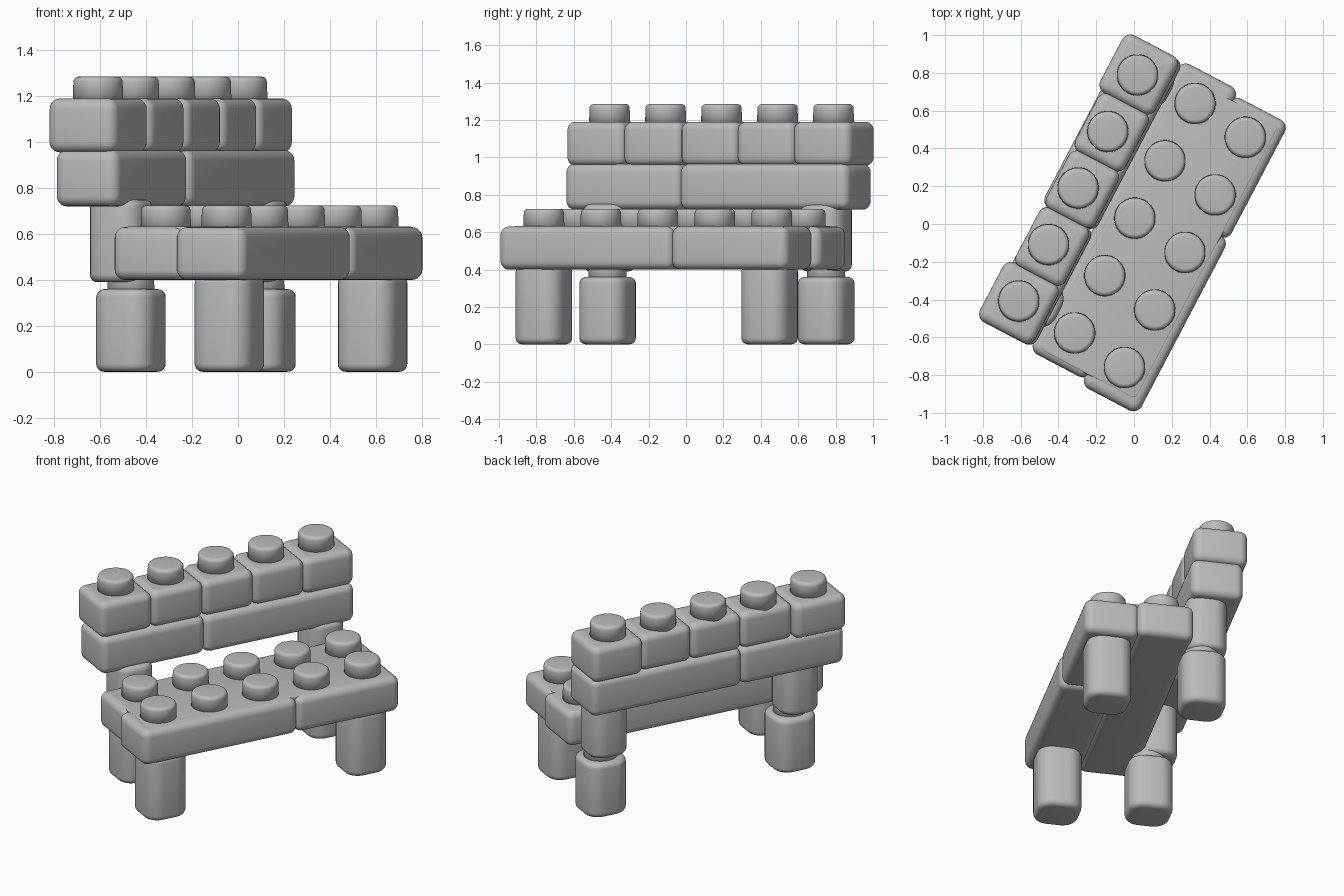
import bpy, bmesh, math
from mathutils import Matrix, Vector

if "Cube" in bpy.data.objects:
    bpy.data.objects.remove(bpy.data.objects["Cube"])

ANGLE = math.radians(62.3)   # direction of the bench's long axis
U = Vector((math.cos(ANGLE), math.sin(ANGLE), 0))   # along the bench
V = Vector((math.sin(ANGLE), -math.cos(ANGLE), 0))  # towards the seat front
# columns: local x = along, local y = towards the back
FRAME = Matrix.Rotation(ANGLE, 4, 'Z')

grey = bpy.data.materials.new("light grey plastic")
grey.diffuse_color = (0.5, 0.5, 0.5, 1)
grey.use_nodes = True
grey.node_tree.nodes["Principled BSDF"].inputs["Base Color"].default_value = grey.diffuse_color


def finish(name, bm):
    """Turn bench coordinates into world space and make a smooth object."""
    bmesh.ops.transform(bm, matrix=FRAME, verts=bm.verts)
    for f in bm.faces:
        f.smooth = True
    me = bpy.data.meshes.new(name)
    bm.to_mesh(me)
    bm.free()
    me.materials.append(grey)
    ob = bpy.data.objects.new(name, me)
    bpy.context.collection.objects.link(ob)
    return ob


def bevel_rims(bm, z_levels, width):
    edges = [e for e in bm.edges
             if any(all(abs(v.co.z - z) < 1e-5 for v in e.verts) for z in z_levels)]
    bmesh.ops.bevel(bm, geom=edges, offset=width, offset_type='OFFSET',
                    segments=5, profile=0.5, affect='EDGES')


def block(name, s0, s1, t0, t1, z0, z1, corner=0.05, rim=0.045):
    """Rounded block; s runs along the bench, t towards its front."""
    bm = bmesh.new()
    bmesh.ops.create_cube(bm, size=1)
    for v in bm.verts:
        v.co = Vector((s0 if v.co.x < 0 else s1,
                       -t1 if v.co.y < 0 else -t0,
                       z0 if v.co.z < 0 else z1))
    upright = [e for e in bm.edges if abs(e.verts[0].co.z - e.verts[1].co.z) > 1e-4]
    bmesh.ops.bevel(bm, geom=upright, offset=corner, offset_type='OFFSET',
                    segments=6, profile=0.5, affect='EDGES')
    bevel_rims(bm, (z0, z1), rim)
    return finish(name, bm)


def stud(name, s, t, z0, z1, r=0.107):
    bm = bmesh.new()
    bmesh.ops.create_cone(bm, cap_ends=True, segments=32, radius1=r + 0.004,
                          radius2=r, depth=z1 - z0,
                          matrix=Matrix.Translation((s, -t, (z0 + z1) / 2)))
    bevel_rims(bm, (z1,), 0.022)
    return finish(name, bm)


def pillar(name, s, t, z0, z1, half=0.136):
    return block(name, s - half, s + half, t - half, t + half, z0, z1, 0.092, 0.035)


# seat: two rows of bricks, slightly offset from each other
block("seat_front_long_brick", -0.885, 0.16, 0.145, 0.485, 0.40, 0.63)
block("seat_front_short_brick", 0.15, 0.85, 0.145, 0.48, 0.40, 0.63)
block("seat_back_brick", -0.85, 0.885, -0.18, 0.165, 0.40, 0.63)
# thin skin bridging the groove between the seat rows
block("seat_top_skin", -0.82, 0.82, -0.13, 0.44, 0.58, 0.632, 0.03, 0.01)
for i in range(5):
    stud(f"seat_front_stud_{i+1}", -0.696 + 0.344 * i, 0.309, 0.60, 0.725)
    stud(f"seat_back_stud_{i+1}", -0.657 + 0.343 * i, -0.01, 0.60, 0.725)

# front legs
pillar("front_leg_left", -0.69, 0.32, 0.0, 0.42)
pillar("front_leg_right", 0.668, 0.311, 0.0, 0.42)

# back legs, with a connecting stud and the post above that holds the backrest
for side, s, t, ps, pt in (("left", -0.588, -0.218, -0.60, -0.26),
                           ("right", 0.71, -0.26, 0.70, -0.28)):
    pillar(f"back_leg_{side}", s, t, 0.0, 0.36)
    stud(f"back_leg_stud_{side}", s, t, 0.32, 0.44, 0.10)
    pillar(f"backrest_post_{side}", ps, pt, 0.39, 0.75, 0.125)

# backrest: two long bricks under five small ones
block("backrest_short_brick", -0.83, -0.128, -0.475, -0.168, 0.72, 0.965)
block("backrest_long_brick", -0.136, 0.88, -0.485, -0.165, 0.72, 0.965)
for i, (s0, s1, back) in enumerate(((-0.83, -0.475, -0.51), (-0.485, -0.13, -0.475),
                                    (-0.14, 0.21, -0.475), (0.20, 0.55, -0.48),
                                    (0.54, 0.885, -0.51))):
    block(f"backrest_cube_{i+1}", s0, s1, back, -0.18, 0.955, 1.19)
    stud(f"backrest_stud_{i+1}", -0.645 + 0.338 * i, -0.35, 1.16, 1.285)
